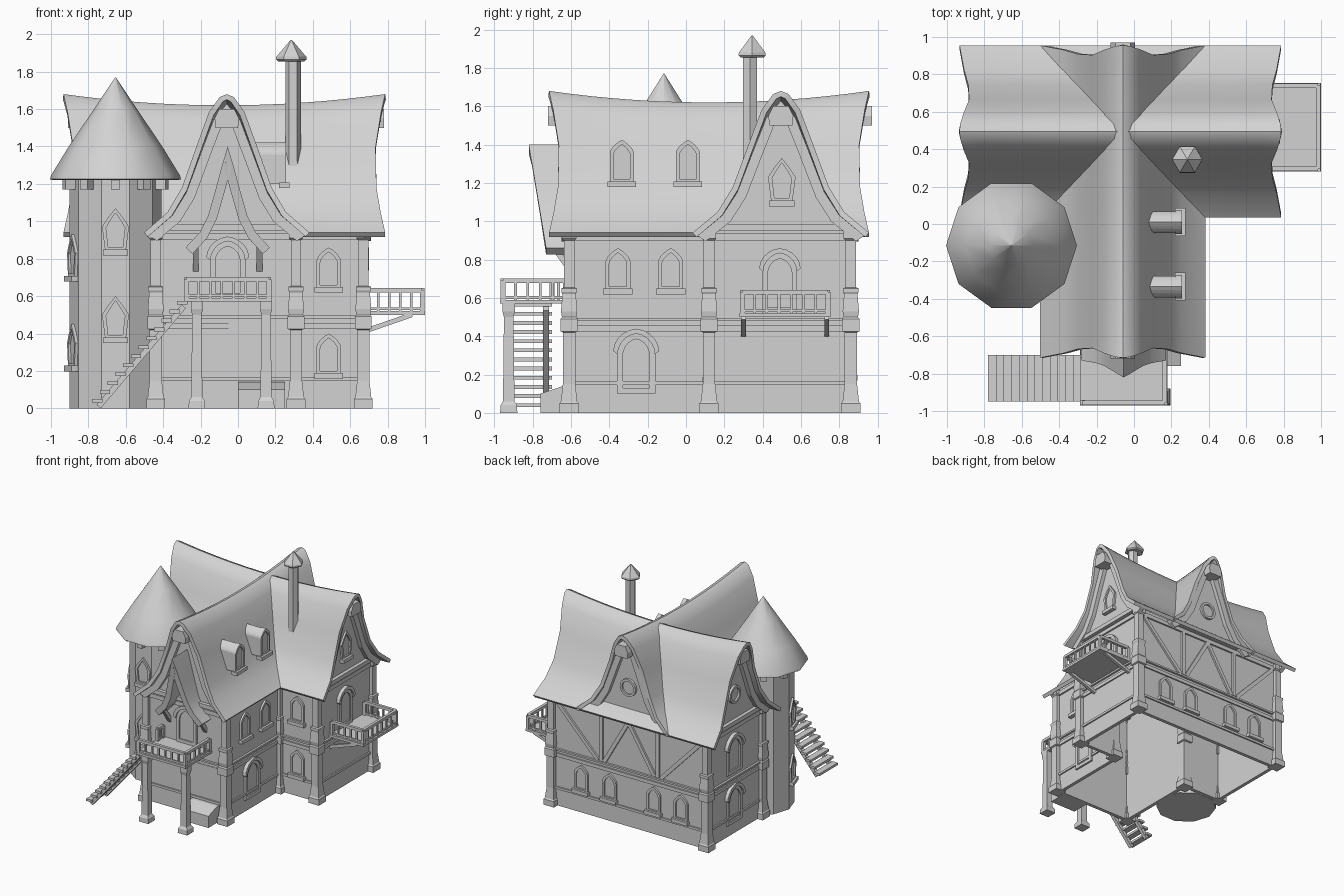
import bpy, bmesh
from math import sin, cos, pi, radians, sqrt
from mathutils import Matrix, Vector

cube = bpy.data.objects.get("Cube")
if cube:
    bpy.data.objects.remove(cube)

stone = bpy.data.materials.new("plain grey")
stone.use_nodes = True
stone.diffuse_color = (0.65, 0.65, 0.65, 1)
stone.node_tree.nodes["Principled BSDF"].inputs["Base Color"].default_value = (0.65, 0.65, 0.65, 1)
FLAT = Matrix()


# ---- helpers: pieces are (verts, faces) pairs, joined by add() ----
def add(name, *pieces, smooth=False, thick=0):
    verts, faces = [], []
    for v, f in pieces:
        faces += [[i + len(verts) for i in face] for face in f]
        verts += v
    me = bpy.data.meshes.new(name)
    me.from_pydata(verts, [], faces)
    me.materials.append(stone)
    ob = bpy.data.objects.new(name, me)
    bpy.context.collection.objects.link(ob)
    bpy.ops.object.select_all(action='DESELECT')
    ob.select_set(True)
    bpy.context.view_layer.objects.active = ob
    if thick:
        mod = ob.modifiers.new("thickness", 'SOLIDIFY')
        mod.thickness, mod.offset = thick, -1
        bpy.ops.object.modifier_apply(modifier=mod.name)
    else:
        bm = bmesh.new()
        bm.from_mesh(me)
        bmesh.ops.recalc_face_normals(bm, faces=bm.faces)
        bm.to_mesh(me)
        bm.free()
    if smooth:
        bpy.ops.object.shade_smooth_by_angle(angle=radians(40))
    return ob


def facing(deg, x, y, z=0):
    """Frame on a wall: u to the right, v up, n outwards."""
    return Matrix.Translation((x, y, z)) @ Matrix.Rotation(radians(deg + 90), 4, 'Z') @ Matrix.Rotation(pi / 2, 4, 'X')


def prism(pts, M, d0, d1):
    n = len(pts)
    verts = [M @ Vector((u, v, d)) for d in (d0, d1) for u, v in pts]
    sides = [[i, (i + 1) % n, n + (i + 1) % n, n + i] for i in range(n)]
    return verts, sides + [list(range(n))[::-1], list(range(n, 2 * n))]


def ring(outer, inner, M, d0, d1):
    n = len(outer)
    verts = [M @ Vector((u, v, d)) for loop, d in ((outer, d0), (outer, d1), (inner, d1), (inner, d0)) for u, v in loop]
    return verts, [[a * n + i, a * n + (i + 1) % n, (a + 1) % 4 * n + (i + 1) % n, (a + 1) % 4 * n + i]
                   for a in range(4) for i in range(n)]


def rect(u0, u1, v0, v1):
    return [(u0, v0), (u1, v0), (u1, v1), (u0, v1)]


def box(x0, x1, y0, y1, z0, z1):
    return prism(rect(x0, x1, y0, y1), FLAT, z0, z1)


def beam(p, q, w):
    p, d = Vector(p), Vector(q) - Vector(p)
    M = Matrix.Translation(p) @ d.to_track_quat('Z', 'Y').to_matrix().to_4x4()
    return prism(rect(-w / 2, w / 2, -w / 2, w / 2), M, 0, d.length)


def loft(sections, n, x, y, turn=0):
    """Stacked regular polygons given as (height, radius)."""
    verts = [(x + r * cos(2 * pi * i / n + turn), y + r * sin(2 * pi * i / n + turn), z) for z, r in sections for i in range(n)]
    last = n * (len(sections) - 1)
    faces = [[k + i, k + (i + 1) % n, k + n + (i + 1) % n, k + n + i] for k in range(0, last, n) for i in range(n)]
    return verts, faces + [list(range(n))[::-1], list(range(last, last + n))]


def square_post(sections, x, y):
    return loft([(z, w / sqrt(2)) for z, w in sections], 4, x, y, pi / 4)


def arch(w, h, point=0.5):
    top = []
    for k in range(11):
        a = pi * k / 10
        rise = (1 - point) * sin(a) + point * (1 - abs(cos(a)))
        top.append((w / 2 * cos(a), h - w * 0.55 + w * 0.55 * rise))
    return [(-w / 2, 0), (w / 2, 0)] + top


def opening(name, outline, M, sill=True):
    h = max(v for u, v in outline)
    inner = [(u * 0.7, v * 0.8 + h * 0.09) for u, v in outline]
    parts = [ring(outline, inner, M, -0.02, 0.016), prism(inner, M, -0.02, 0.004)]
    if sill:
        w = outline[1][0] + 0.012
        parts.append(prism(rect(-w, w, -0.022, 0.008), M, -0.02, 0.035))
    add(name, *parts)


def offset(loop, k):
    out = []
    for i, (x, y) in enumerate(loop):
        a, b = loop[i - 1], loop[(i + 1) % len(loop)]
        e, f = Vector((x - a[0], y - a[1])).normalized(), Vector((b[0] - x, b[1] - y)).normalized()
        out.append((x + k * (e.y + f.y), y - k * (e.x + f.x)))
    return out


# ---- walls: cross-shaped plan with bands and corner columns ----
PLAN = [(-.44, -.61), (.31, -.61), (.31, .12), (.67, .12), (.67, .86), (-.8, .86), (-.8, .12), (-.44, .12)]
add("walls", ring(PLAN, offset(PLAN, -.03), FLAT, 0, .97))
for name, z0, z1, k in (("plinth_band", .145, .165, .012), ("floor_band", .425, .455, .012),
                        ("upper_floor_band", .48, .495, .018), ("eaves_band", .9, .935, .015)):
    add(name, ring(offset(PLAN, k), offset(PLAN, -.01), FLAT, z0, z1))
COLUMN = [(0, .1), (.05, .1), (.06, .085), (.15, .065), (.42, .065), (.425, .09), (.49, .09), (.5, .075),
          (.53, .085), (.62, .07), (.63, .08), (.65, .08), (.655, .055), (.9, .055), (.91, .075), (.95, .075)]
for x, y in PLAN:
    add("corner_column", square_post(COLUMN, x, y))

# ---- roofs ----
PROFILE = [(0, 1.62), (.04, 1.605), (.1, 1.53), (.17, 1.36), (.25, 1.16), (.33, 1.04), (.46, .94)]


def mirrored(half):
    return [(-d, z) for d, z in half[:0:-1]] + half


def roof(name, half, M, length, lift, inset, thick, steps=16):
    top, low = half[0][1], half[-1][1]
    prof, verts = mirrored(half), []
    for i in range(steps + 1):
        t = 2 * i / steps - 1
        for d, z in prof:
            h = (z - low) / (top - low)
            verts.append(M @ Vector((d, t * (length - inset(h)), z + lift * t * t * h)))
    n = len(prof)
    faces = [[i * n + j, i * n + j + 1, (i + 1) * n + j + 1, (i + 1) * n + j] for i in range(steps) for j in range(n - 1)]
    add(name, (verts, faces), smooth=True, thick=thick)


def bowed(h):
    return .055 * sin(pi * h)


LONG = Matrix.Translation((-.06, .12, 0))
CROSS = Matrix.Translation((-.073, .495, 0)) @ Matrix.Rotation(pi / 2, 4, 'Z')
FRONT_HALF = [(d * .96, z) for d, z in PROFILE]
roof("front_wing_roof", FRONT_HALF, LONG, .835, .06, bowed, .03)
roof("main_wing_roof", PROFILE, CROSS, .86, .06, bowed, .03)


# ---- gables: wall slab, verge boards, base beam, ridge beam end ----
def shrunk(half, k):
    return [(0, half[0][1] + .045 - 1.4 * k)] + [(d - .9 * k, z - .6 * k + .04 * (z - .94)) for d, z in half[2:]]


GABLES = [("front", FRONT_HALF, facing(-90, -.06, -.61)), ("back", FRONT_HALF, facing(90, -.06, .86)),
          ("left", PROFILE, facing(0, .67, .495)), ("right", PROFILE, facing(180, -.8, .495))]
for side, half, M in GABLES:
    add(side + "_gable_wall", prism(mirrored(shrunk(half, .035)[:-1] + [(.37, .93)]), M, -.08, 0))
    outer, inner = shrunk(half, .026), shrunk(half, .075)
    add(side + "_verge_boards", prism(mirrored(outer) + mirrored(inner)[::-1], M, .005, .04))
    add(side + "_gable_beam", prism(rect(-.37, .37, .95, .985), M, -.02, .03))
    add(side + "_ridge_beam", prism([(-.06, 1.5), (.06, 1.5), (.065, 1.55), (.04, 1.6), (-.04, 1.6), (-.065, 1.55)], M, 0, .11))

# ---- windows and doors ----
KITE = [(-.055, 0), (.055, 0), (.072, .13), (.04, .18), (0, .23), (-.04, .18), (-.072, .13)]
WIN = arch(.13, .22)
for y in (-.355, -.08):
    opening("side_window", WIN, facing(0, .31, y, .64))
for z in (.18, .64):
    opening("wing_window", WIN, facing(-90, .485, .12, z))
for x in (.39, .12, -.30, -.56):
    opening("back_window", WIN, facing(90, x, .86, .19))
opening("left_gable_window", KITE, facing(0, .67, .5, 1.1))
for M in (facing(90, -.06, .86, 1.2), facing(180, -.8, .495, 1.2)):
    disc = [[(r * cos(k * pi / 8), r * sin(k * pi / 8)) for k in range(16)] for r in (.075, .055)]
    add("round_window", ring(*disc, M, -.02, .02), prism(disc[1], M, -.02, .005))
for name, M, w, h in (("side_door", facing(0, .31, -.26, .1), .2, .32), ("balcony_door", facing(0, .67, .49, .52), .18, .32),
                      ("porch_door", facing(-90, -.055, -.61, .59), .19, .31), ("right_door", facing(180, -.8, .495, .1), .2, .32),
                      ("right_upper_door", facing(180, -.8, .495, .53), .2, .32)):
    opening(name, arch(w, h, .1), M, False)
    hood = [(u * 1.2, v * 1.06) for u, v in arch(w, h, .1)[2:]]
    lower = [(u * .97, v * .98) for u, v in arch(w, h, .1)[2:]]
    add(name + "_hood", prism(hood + lower[::-1], M, -.01, .03))
add("front_panel", prism(rect(-.05, .27, .17, .48), facing(-90, 0, -.61), -.01, .008))

# timber framing on the back wall
timbers = [((.2, .5), (.2, .91)), ((-.34, .5), (-.34, .91)), ((.62, .9), (.23, .5)), ((.17, .5), (-.06, .9)),
           ((-.06, .9), (-.31, .5)), ((-.75, .9), (-.37, .5))]
add("back_timbers", *[beam((a, .86, b), (c, .86, d), .032) for (a, b), (c, d) in timbers])

# roof dormers
for y in (.01, -.335):
    M = facing(0, .24, y, 1.2)
    add("dormer", prism(arch(.115, .22), M, -.3, -.02))
    opening("dormer_window", arch(.125, .225), M)

# ---- tower ----
TX, TY = -.655, -.115
add("tower_body", loft([(0, .245), (1.25, .245)], 10, TX, TY))
add("tower_roof", loft([(1.22, .33), (1.225, .35), (1.245, .345), (1.4, .25), (1.6, .115), (1.77, .002)], 10, TX, TY), smooth=True)
add("tower_brackets", *[prism(rect(-.025, .025, 1.17, 1.225), facing(36 * k + 18, TX, TY), .2, .29) for k in range(10)])
for deg, z in ((-90, .37), (-90, .84), (-162, .7), (-162, .22)):
    M = facing(deg, TX + .233 * cos(radians(deg)), TY + .233 * sin(radians(deg)), z)
    opening("tower_window", KITE, M)

# ---- chimney ----
add("chimney", loft([(1.2, .045), (1.45, .042), (1.87, .042)], 6, .295, .335))
add("chimney_cap", loft([(1.855, .07), (1.865, .082), (1.88, .08), (1.97, .003)], 6, .285, .345))


# ---- balconies ----
def railing(name, path, z, h):
    parts = []
    for a, b in zip(path, path[1:]):
        a, b = Vector((*a, z)), Vector((*b, z))
        n = max(2, round((b - a).length / .065))
        up = Vector((0, 0, h))
        parts += [beam(a + up, b + up, .024), beam(a + up * .12, b + up * .12, .014)]
        parts += [beam(a.lerp(b, i / n), a.lerp(b, i / n) + up, .026 if i in (0, n) else .014) for i in range(n + 1)]
    add(name, *parts)


add("side_balcony_deck", box(.66, 1, .28, .755, .5, .52))
railing("side_balcony_rail", [(.69, .295), (.985, .295), (.985, .74), (.69, .74)], .52, .11)
add("side_balcony_brackets", *[beam((.67, y, .41), (.93, y, .5), .025) for y in (.3, .735)])

add("porch_deck", box(-.29, .18, -.97, -.6, .57, .59))
railing("porch_rail", [(-.275, -.7), (-.275, -.63)], .59, .1)
railing("porch_front_rail", [(-.275, -.955), (.165, -.955), (.165, -.63)], .59, .1)
POST = [(0, .09), (.04, .085), (.06, .06), (.5, .05), (.53, .065), (.575, .065)]
for x in (-.22, .15):
    add("porch_post", square_post(POST, x, -.925))

# porch canopy
CANOPY = [(0, 1.4), (.03, 1.3), (.065, 1.17), (.105, 1.03), (.15, .94), (.225, .86)]
roof("porch_canopy", CANOPY, Matrix.Translation((-.055, -.62, 0)), .2, 0, lambda h: .09 * (1 - h), .05, 6)
add("canopy_brackets", *[beam((-.055 + s, -.6, .74), (-.055 + s, -.7, .88), .03) for s in (-.17, .17)])

# ---- outside stairs ----
N = 12
treads = []
for i in range(N):
    x, z = -.755 + .455 * i / (N - 1), .03 + .525 * i / (N - 1)
    treads.append(box(x - .025, x + .03, -.95, -.7, z, z + .02))
add("stair_treads", *treads)
add("stair_strings", *[beam((-.745, y, .01), (-.29, y, .545), .03) for y in (-.92, -.73)])

# ---- cellar hatch ----
add("cellar_hatch", prism([(-.76, 0), (-.6, 0), (-.6, .14), (-.64, .14), (-.76, .1)], facing(0, 0, 0), 0, .25))
